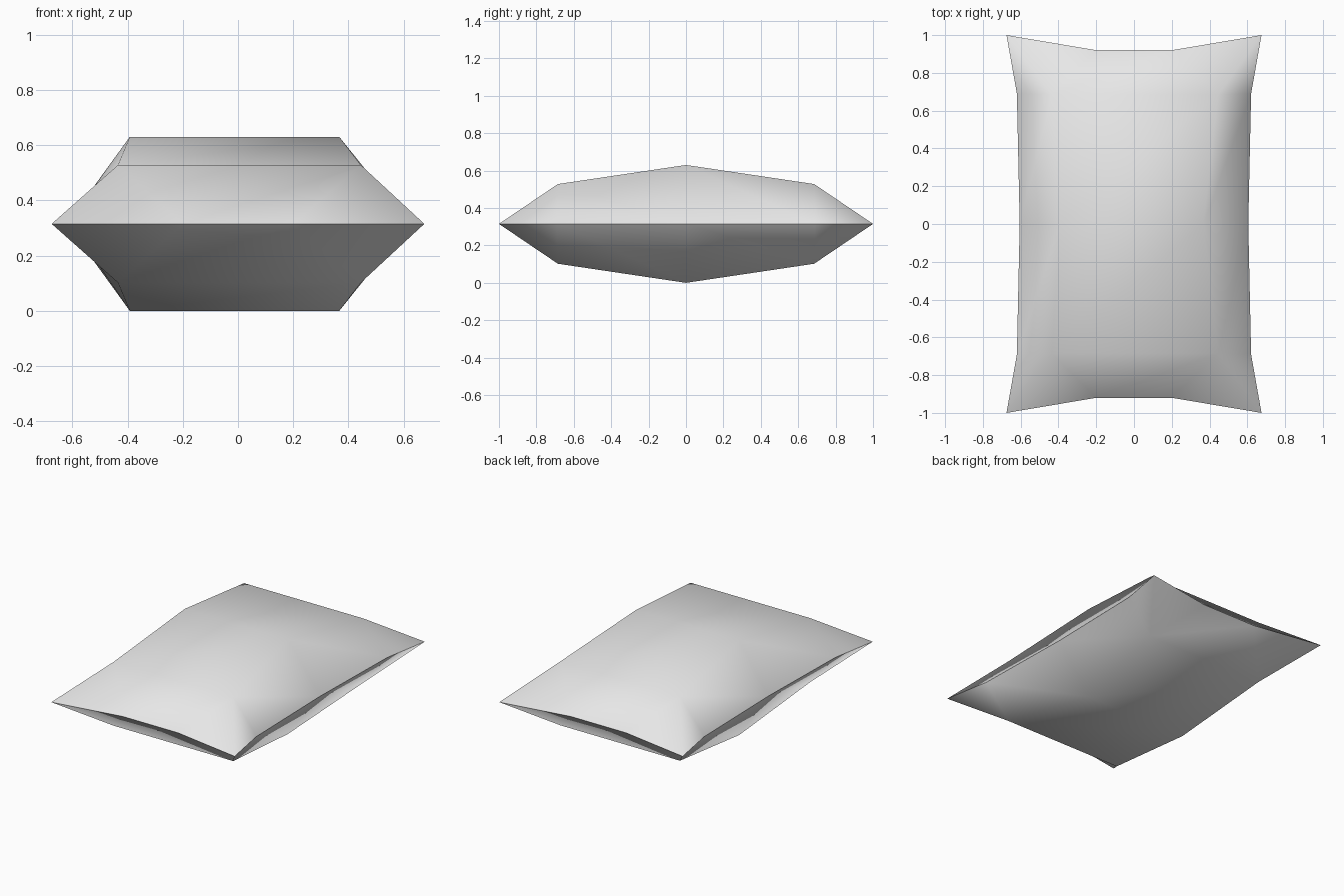
import bpy, bmesh

cube = bpy.data.objects.get("Cube")
if cube:
    bpy.data.objects.remove(cube)

MID = 0.315  # seam height

# Plain grey cloth
cloth = bpy.data.materials.new("grey cloth")
cloth.use_nodes = True
colour = (0.8, 0.8, 0.8, 1)
cloth.diffuse_color = colour
cloth.node_tree.nodes["Principled BSDF"].inputs["Base Color"].default_value = colour

# Cross rows from front to back: (edge x, edge y, inner left x, inner right x, inner y, puff)
end = (0.675, 1.0, -0.2, 0.2, 0.92, 0)
shoulder = (0.62, 0.69, -0.435, 0.445, 0.685, 0.213)
middle = (0.605, 0, -0.392, 0.367, 0, MID)
rows = [(end, -1), (shoulder, -1), (middle, 1), (shoulder, 1), (end, 1)]

bm = bmesh.new()


def add_half(side):
    """One puffed half of the pillow; side is 1 for the top, -1 for the bottom."""
    grid = []
    for (ex, ey, left, right, iy, puff), s in rows:
        z = MID + side * puff
        points = [(-ex, s * ey, MID), (left, s * iy, z), (right, s * iy, z), (ex, s * ey, MID)]
        grid.append([bm.verts.new(p) for p in points])
    for r in range(4):
        for c in range(3):
            a, b = grid[r][c], grid[r][c + 1]
            d, e = grid[r + 1][c], grid[r + 1][c + 1]
            if c != 1 and r in (0, 3):
                # Corners fold along the line from the pillow tip inwards
                tris = [(a, b, e), (a, e, d)] if (r == 0) == (c == 0) else [(a, b, d), (b, e, d)]
            else:
                tris = [(a, b, e, d)]
            for f in tris:
                bm.faces.new(f if side > 0 else f[::-1])


add_half(1)
add_half(-1)

# Sew the halves together with a crisp seam
bmesh.ops.remove_doubles(bm, verts=bm.verts, dist=0.0001)
for face in bm.faces:
    face.smooth = True
for edge in bm.edges:
    if all(abs(v.co.z - MID) < 0.001 for v in edge.verts):
        edge.smooth = False

mesh = bpy.data.meshes.new("pillow")
bm.to_mesh(mesh)
bm.free()
mesh.materials.append(cloth)
pillow = bpy.data.objects.new("pillow", mesh)
bpy.context.collection.objects.link(pillow)
